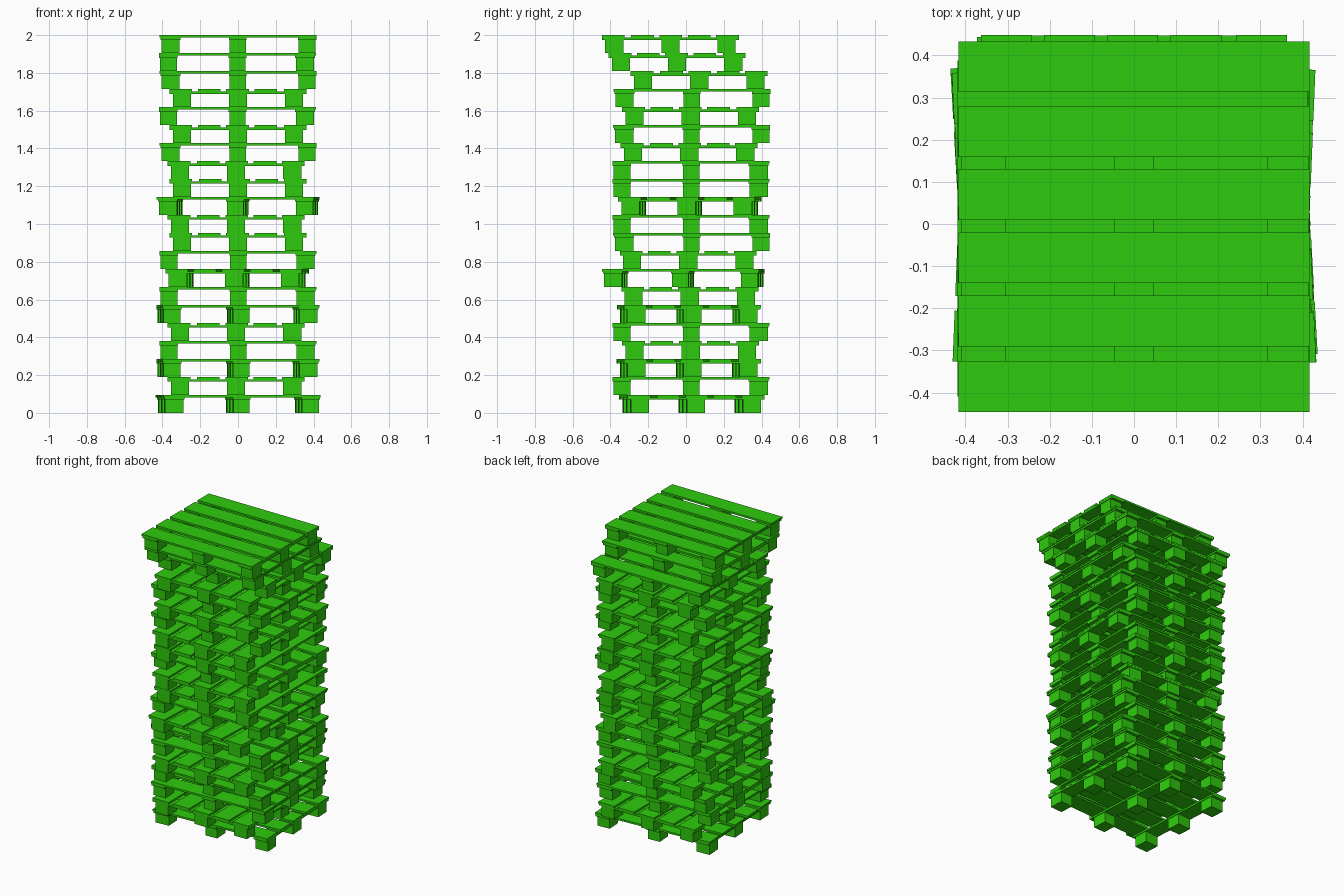
import bpy, bmesh
from math import radians
from mathutils import Matrix

cube = bpy.data.objects.get("Cube")
if cube:
    bpy.data.objects.remove(cube, do_unlink=True)

# Green paint
green = bpy.data.materials.new("green_paint")
green.use_nodes = True
color = (0.027, 0.6, 0.004, 1)
green.diffuse_color = color
green.node_tree.nodes["Principled BSDF"].inputs["Base Color"].default_value = color

LAYERS = 21
PITCH = 2 / LAYERS      # height of one pallet
BOARD = 0.0125          # board thickness
LENGTH, WIDTH = 0.832, 0.725


def add_box(bm, x, y, z):
    """Add a box from (min, max) pairs on each axis."""
    center = [(a + b) / 2 for a, b in (x, y, z)]
    size = [b - a for a, b in (x, y, z)]
    matrix = Matrix.Translation(center) @ Matrix.Diagonal((*size, 1))
    bmesh.ops.create_cube(bm, size=1, matrix=matrix)


def make_mesh(name, boxes):
    bm = bmesh.new()
    for box in boxes:
        add_box(bm, *box)
    mesh = bpy.data.meshes.new(name)
    bm.to_mesh(mesh)
    bm.free()
    mesh.materials.append(green)
    return mesh


deck_z = (PITCH - BOARD, PITCH)
stringer_z = (PITCH - 2 * BOARD, PITCH - BOARD)
block_z = (0, PITCH - 2 * BOARD)
columns = [(-0.41, -0.305), (-0.048, 0.046), (0.317, 0.415)]
block_rows = [-0.297, 0, 0.297]

# Deck boards, three cross stringers and nine blocks of one pallet
parts = {
    "deck_boards": make_mesh("deck_boards", [
        ((-LENGTH / 2, LENGTH / 2), (y - 0.06, y + 0.06), deck_z)
        for y in (-0.3025, -0.147, 0.003, 0.153, 0.3025)]),
    "stringers": make_mesh("stringers", [
        (x, (-WIDTH / 2, WIDTH / 2), stringer_z) for x in columns]),
    "blocks": make_mesh("blocks", [
        ((a + 0.004, b - 0.004), (y - 0.048, y + 0.048), block_z)
        for a, b in columns for y in block_rows]),
}

# Placement of each pallet from the ground up: x, y, turn in degrees
stack = [
    (0, 0.03, 3.2), (-0.01, 0.027, -90), (0, 0.015, 182.7),
    (0, 0.025, 180), (-0.01, 0.027, -90), (0, 0.015, 182.6),
    (0, 0.02, 180), (-0.005, -0.015, 87.6), (0, 0.012, 180),
    (0, 0.03, 90), (-0.01, 0.027, -90), (0, 0.02, -2.3),
    (0, 0.027, -90), (-0.01, 0.027, -90), (0, 0.017, 0),
    (0, 0.03, 90), (-0.003, 0.025, 180), (0, 0.032, 90),
    (0, 0.07, 0), (-0.003, -0.047, 180), (0, -0.083, 0),
]

for level, (x, y, turn) in enumerate(stack):
    for name, mesh in parts.items():
        obj = bpy.data.objects.new(f"pallet_{level + 1}_{name}", mesh)
        obj.location = (x, y, level * PITCH)
        obj.rotation_euler.z = radians(turn)
        bpy.context.collection.objects.link(obj)
